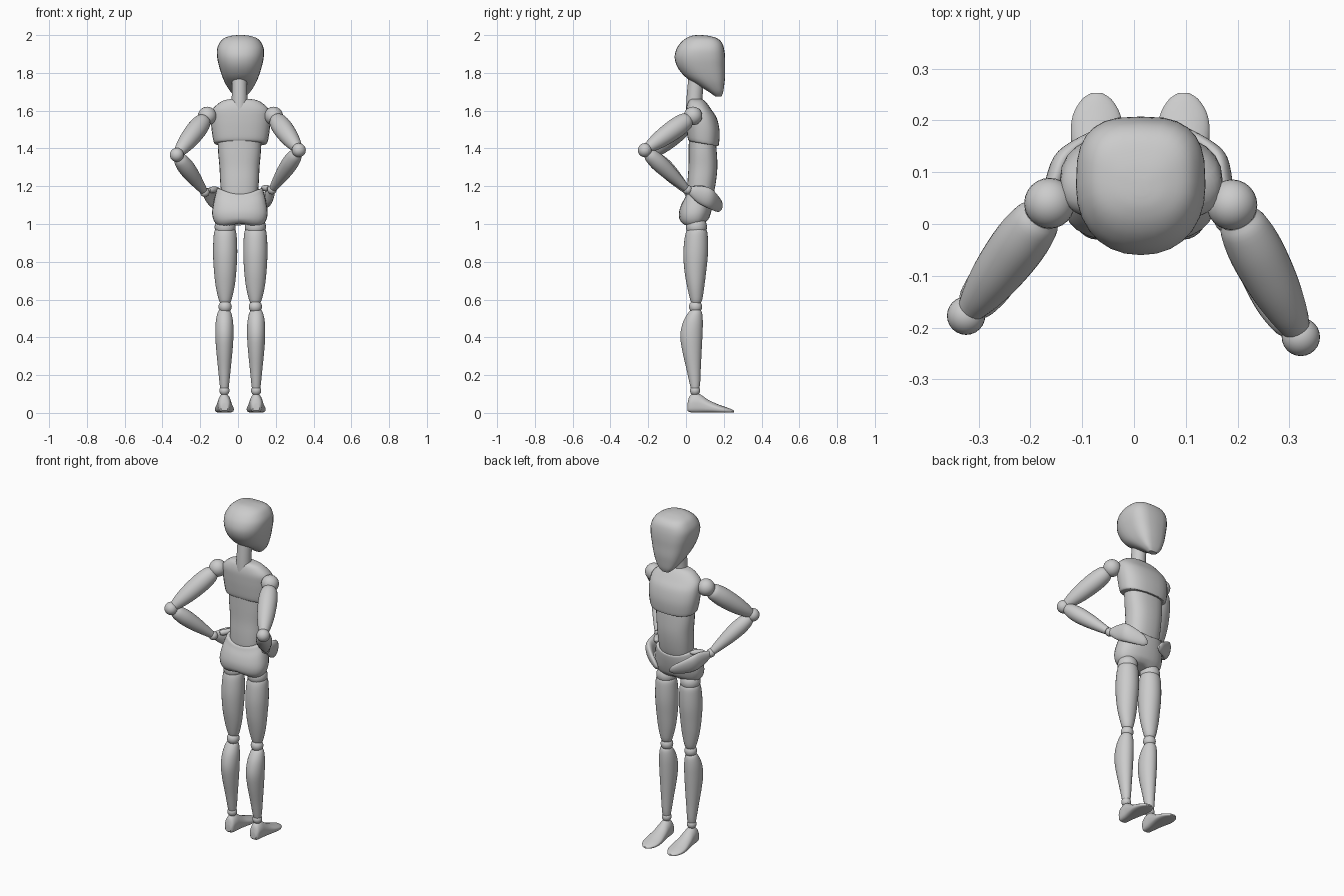
import bpy, bmesh, math
from mathutils import Vector as V

SIDES = 28


def spow(c, n):
    return math.copysign(abs(c) ** (2 / n), c)


def loft(name, secs, front=2.0, back=2.0, steps=4):
    """Skin through sections (centre, half-axis u, half-axis v), spline-smoothed."""
    secs = [tuple(V(p) for p in s) for s in secs]
    fine = []
    for i in range(len(secs) - 1):
        q = [secs[max(i - 1, 0)], secs[i], secs[i + 1], secs[min(i + 2, len(secs) - 1)]]
        for k in range(steps):
            t = k / steps
            fine.append([0.5 * (2 * b + (c - a) * t + (2 * a - 5 * b + 4 * c - d) * t * t
                         + (3 * b - a - 3 * c + d) * t ** 3) for a, b, c, d in zip(*q)])
    fine.append(secs[-1])
    bm = bmesh.new()
    rings = []
    for c, u, v in fine:
        ring = []
        for j in range(SIDES):
            a = 2 * math.pi * j / SIDES
            n = front if math.sin(a) > 0 else back
            ring.append(bm.verts.new(c + u * spow(math.cos(a), n) + v * spow(math.sin(a), n)))
        rings.append(ring)
    for r, s in zip(rings, rings[1:]):
        for j in range(SIDES):
            k = (j + 1) % SIDES
            bm.faces.new((r[j], r[k], s[k], s[j]))
    bm.faces.new(rings[0])
    bm.faces.new(rings[-1])
    bmesh.ops.recalc_face_normals(bm, faces=bm.faces)
    me = bpy.data.meshes.new(name)
    bm.to_mesh(me)
    bm.free()
    ob = bpy.data.objects.new(name, me)
    bpy.context.collection.objects.link(ob)
    return ob


def upright(name, cx, rows, front=2.0, back=2.0):
    """Rows of (z, y_back, y_front, half_width, tilt)."""
    return loft(name, [((cx, (r[1] + r[2]) / 2, r[0]), (r[3], 0, 0),
                        (0, (r[2] - r[1]) / 2, r[4] if len(r) > 4 else 0)) for r in rows], front, back)


def limb(name, a, b, prof):
    """Round limb from a to b with (t, radius) profile."""
    a, b = V(a), V(b)
    d = (b - a).normalized()
    u = d.cross(V((0, 0, 1))).normalized()
    w = d.cross(u)
    return loft(name, [(a.lerp(b, t), u * r, w * r) for t, r in prof])


def ball(name, c, r):
    bpy.ops.mesh.primitive_uv_sphere_add(segments=24, ring_count=14, radius=r, location=c)
    bpy.context.object.name = name


# head with flattened face, and neck
upright("head", 0.013, [(1.675, .155, .188, .025), (1.70, .12, .197, .052), (1.74, .055, .203, .078),
                        (1.78, -.005, .207, .096), (1.83, -.045, .207, .112), (1.88, -.06, .207, .123),
                        (1.925, -.051, .202, .124), (1.96, -.028, .19, .11), (1.983, 0, .165, .088),
                        (1.996, .03, .12, .05), (2.0, .055, .085, .015)], front=3.0, back=2.2)
upright("neck", 0.008, [(1.60, 0, .085, .044), (1.68, .004, .088, .041), (1.80, .015, .10, .04)])

# torso
upright("chest", 0.014, [(1.425, .022, .165, .132, -.012), (1.435, .01, .174, .143, -.015),
                         (1.50, .003, .178, .154, -.01), (1.56, 0, .163, .157), (1.605, .0, .135, .15),
                         (1.64, .008, .11, .115), (1.657, .02, .092, .08), (1.663, .035, .075, .035)],
        front=2.4, back=2.5)
upright("abdomen", 0.008, [(1.13, .02, .12, .07), (1.15, .008, .142, .094), (1.22, .008, .158, .102),
                           (1.30, .013, .166, .106), (1.38, .014, .163, .113), (1.46, .015, .155, .115)],
        front=2.4, back=2.4)
pelvis = upright("pelvis", 0.01, [(.978, .0, .085, .085), (.99, -.02, .10, .115), (1.02, -.034, .118, .139),
                                  (1.06, -.037, .132, .147), (1.10, -.026, .142, .139), (1.135, -.008, .148, .128),
                                  (1.155, .002, .148, .12), (1.16, .015, .135, .105)], front=2.3, back=2.5)
# saddle top: raise the hip sides, lift the crotch
for v in pelvis.data.vertices:
    s = min(1, abs(v.co.x - .01) / .13)
    if v.co.z > 1.06:
        v.co.z += .04 * s * s * (v.co.z - 1.06) / .1
    elif v.co.z < 1.03:
        v.co.z += .025 * (1 - s) * (1.03 - v.co.z) / .05

# legs: hip ball, thigh, knee, calf, ankle, foot
for side, x in (("left", -.068), ("right", .092)):
    ball(side + "_hip_joint", (x, .055, .985), .056)
    upright(side + "_thigh", x, [(.985, .02, .09, .04), (.965, .003, .11, .056), (.92, -.008, .116, .062),
                                 (.84, -.014, .116, .064), (.75, -.008, .107, .059), (.67, .006, .097, .05),
                                 (.60, .022, .086, .034), (.575, .032, .074, .022)])
    ball(side + "_knee_joint", (x, .051, .562), .035)
    xc = x - .004 if x < 0 else x + .004
    upright(side + "_calf", xc, [(.55, .035, .072, .022), (.53, .012, .085, .036), (.48, -.016, .089, .046),
                                 (.41, -.03, .087, .048), (.33, -.02, .083, .043), (.23, .003, .078, .033),
                                 (.16, .018, .075, .026), (.128, .026, .07, .022)])
    ball(side + "_ankle_joint", (xc, .048, .118), .027)
    foot = [(.008, .012, .05, .018), (.02, .004, .09, .029), (.05, .002, .106, .034), (.08, .002, .095, .037),
            (.12, .002, .068, .043), (.17, .001, .045, .05), (.21, .001, .031, .046), (.24, .001, .02, .029),
            (.253, .003, .012, .01)]
    loft(side + "_foot", [((xc, y, (a + b) / 2), (w, 0, 0), (0, 0, (b - a) / 2)) for y, a, b, w in foot],
         front=1.8, back=3.5)

# arms: shoulder, elbow, wrist, knuckle and fingertip positions
arms = (("left", (-.163, .04, 1.572), (-.324, -.177, 1.366), (-.176, .015, 1.168),
         (-.135, .115, 1.135), (-.02, .185, 1.085), -1),
        ("right", (.189, .037, 1.572), (.322, -.218, 1.391), (.18, .008, 1.182),
         (.16, .115, 1.14), (.06, .185, 1.08), 1))
for side, sh, el, wr, kn, tip, s in arms:
    ball(side + "_shoulder_joint", sh, .049)
    limb(side + "_upper_arm", sh, el, [(.1, .036), (.17, .047), (.35, .053), (.6, .049), (.8, .039), (.93, .028)])
    ball(side + "_elbow_joint", el, .037)
    limb(side + "_forearm", el, wr, [(.07, .027), (.15, .038), (.32, .044), (.55, .04), (.8, .029), (.95, .021)])
    ball(side + "_wrist_joint", wr, .025)
    # flat hand wrapping around the hip
    w, k, t = V(wr), V(kn), V(tip)
    out1, out2, out3 = V((s, -.25, .1)), V((s * .85, .5, .1)), V((s * .4, .9, .1))
    up = V((0, .25, .95))
    loft(side + "_hand", [(w, out1 * .014, up * .018), (w.lerp(k, .2), out1 * .02, up * .027),
                          (w.lerp(k, .6), out1 * .024, up * .046), (k, out2 * .024, up * .052),
                          (k.lerp(t, .4) + out2 * .012, out2 * .02, up * .045),
                          (k.lerp(t, .8) + out3 * .006, out3 * .015, up * .03),
                          (t, out3 * .006, up * .01)])
    # thumb resting along the upper edge
    a, b = w.lerp(k, .3) + V((-s * .01, 0, .02)), k + V((-s * .035, -.01, .05))
    limb(side + "_thumb", a, b, [(0, .012), (.3, .017), (.75, .014), (1, .005)])

bpy.ops.object.select_all(action='SELECT')
bpy.context.view_layer.objects.active = pelvis
bpy.ops.object.shade_smooth_by_angle(angle=math.radians(40))
